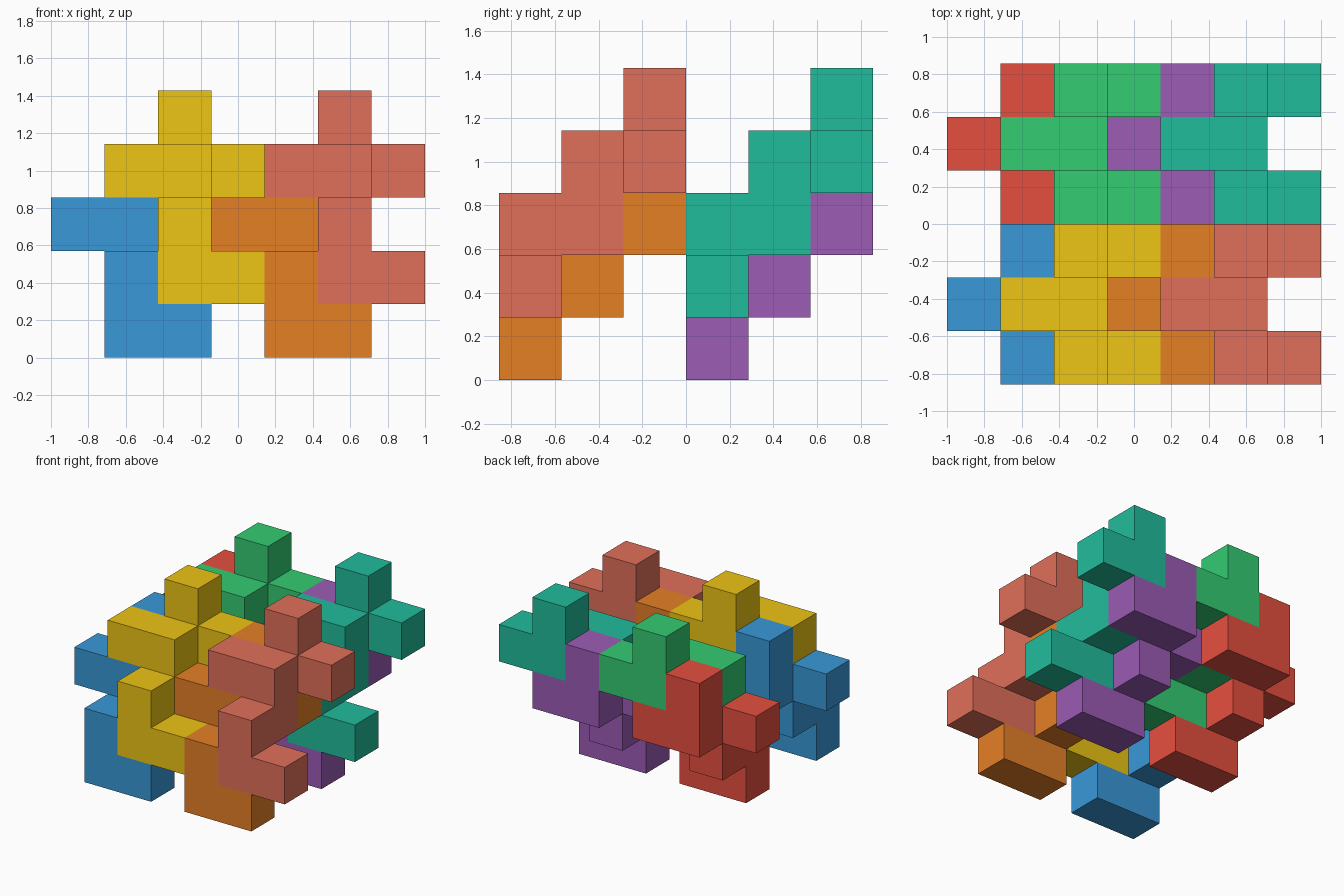
import bpy
import bmesh
from mathutils import Color, Vector

if "Cube" in bpy.data.objects:
    bpy.data.objects.remove(bpy.data.objects["Cube"])

U = 2 / 7  # edge of one cube cell

# Cells of the interlocking block that every piece repeats
BLOCK = [(0, 0, 0), (1, 0, 0), (0, 0, 1),
         (0, 1, 1), (0, 1, 2), (-1, 1, 2),
         (0, 2, 2), (1, 2, 2), (0, 2, 3)]

# Name, base cell and display (sRGB) colour of each piece
PIECES = [
    ("front_blue_block", (1, 0, 0), (0.22, 0.60, 0.85)),
    ("front_yellow_block", (2, 0, 1), (0.93, 0.77, 0.08)),
    ("front_orange_block", (4, 0, 0), (0.90, 0.50, 0.15)),
    ("front_salmon_block", (5, 0, 1), (0.88, 0.44, 0.35)),
    ("back_red_block", (1, 3, 0), (0.90, 0.31, 0.25)),
    ("back_green_block", (2, 3, 1), (0.20, 0.80, 0.45)),
    ("back_purple_block", (4, 3, 0), (0.61, 0.36, 0.71)),
    ("back_teal_block", (5, 3, 1), (0.13, 0.74, 0.61)),
]


def block_mesh(name):
    """Outer skin of the cells: only faces with no neighbouring cell."""
    bm = bmesh.new()
    for cell in BLOCK:
        centre = Vector(cell) + Vector((0.5, 0.5, 0.5))
        for axis in range(3):
            for sign in (-1, 1):
                n = Vector((0, 0, 0))
                n[axis] = sign
                if tuple(int(v) for v in Vector(cell) + n) in BLOCK:
                    continue
                a = Vector((0, 0, 0))
                a[(axis + 1) % 3] = 0.5
                b = n.cross(a)
                mid = centre + n * 0.5
                corners = (mid - a - b, mid + a - b, mid + a + b, mid - a + b)
                bm.faces.new([bm.verts.new(c * U) for c in corners])
    bmesh.ops.remove_doubles(bm, verts=bm.verts, dist=0.001)
    mesh = bpy.data.meshes.new(name)
    bm.to_mesh(mesh)
    bm.free()
    return mesh


for name, (x, y, z), colour in PIECES:
    mesh = block_mesh(name)
    mat = bpy.data.materials.new(name + "_colour")
    mat.diffuse_color = (*Color(colour).from_srgb_to_scene_linear(), 1)
    mat.use_nodes = True
    mat.node_tree.nodes["Principled BSDF"].inputs["Base Color"].default_value = mat.diffuse_color
    mesh.materials.append(mat)
    obj = bpy.data.objects.new(name, mesh)
    obj.location = ((x - 3.5) * U, (y - 3) * U, z * U)
    bpy.context.collection.objects.link(obj)
